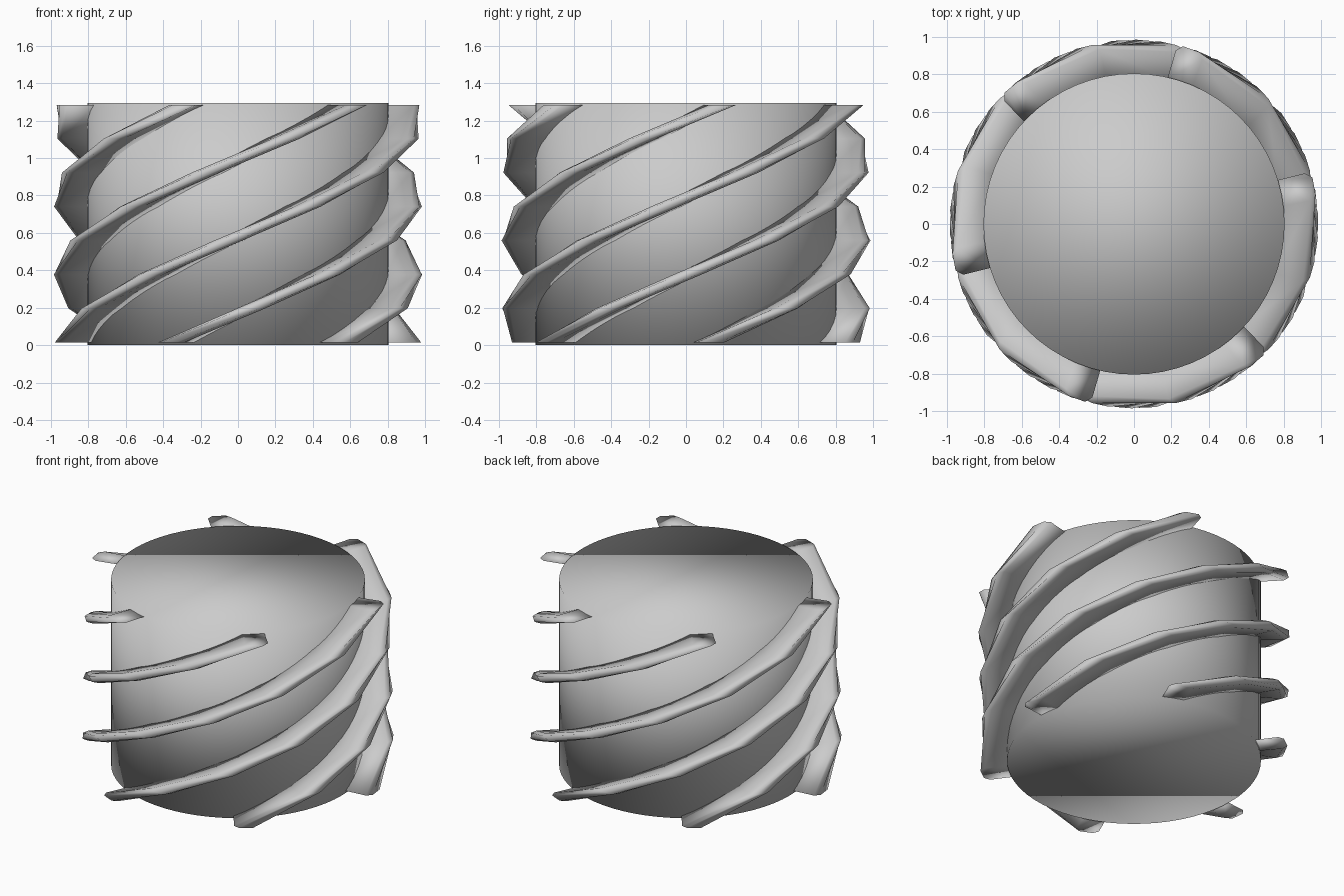
import bpy, bmesh
from math import sin, cos, radians

if "Cube" in bpy.data.objects:
    bpy.data.objects.remove(bpy.data.objects["Cube"])

R_BODY, HEIGHT = 0.805, 1.295
RIBS, LAYERS = 6, 7
Z0, Z1 = 0.015, 1.285
START, TWIST = 8.0, 184.0

# Smooth drum body
bpy.ops.mesh.primitive_cylinder_add(vertices=64, radius=R_BODY, depth=HEIGHT,
                                    location=(0, 0, HEIGHT / 2))
body = bpy.context.object
body.name = "drum_body"
bpy.ops.object.shade_smooth()

# Rib cross-section in the horizontal plane: (radial, tangential), rounded outside
PROFILE = [(0.79, -0.07), (0.95, -0.075), (0.982, -0.045), (0.985, 0.045),
           (0.95, 0.075), (0.79, 0.07)]


def helical_rib(name, phase):
    """Sweep the profile upward in coarse steps while turning it about z."""
    bm = bmesh.new()
    rings = []
    for i in range(LAYERS + 1):
        t = i / LAYERS
        a = radians(phase + START + TWIST * t)
        z = Z0 + (Z1 - Z0) * t
        rings.append([bm.verts.new((r * cos(a) - s * sin(a),
                                    r * sin(a) + s * cos(a), z))
                      for r, s in PROFILE])
    n = len(PROFILE)
    for lo, hi in zip(rings, rings[1:]):
        for j in range(n):
            k = (j + 1) % n
            bm.faces.new((lo[j], lo[k], hi[k], hi[j]))
    bm.faces.new(rings[0][::-1])
    bm.faces.new(rings[-1])
    bmesh.ops.recalc_face_normals(bm, faces=bm.faces)
    for f in bm.faces:
        f.smooth = True
    mesh = bpy.data.meshes.new(name)
    bm.to_mesh(mesh)
    bm.free()
    obj = bpy.data.objects.new(name, mesh)
    bpy.context.collection.objects.link(obj)


# Six spiral ribs around the drum
for i in range(RIBS):
    helical_rib(f"spiral_rib_{i + 1}", i * 360 / RIBS)
